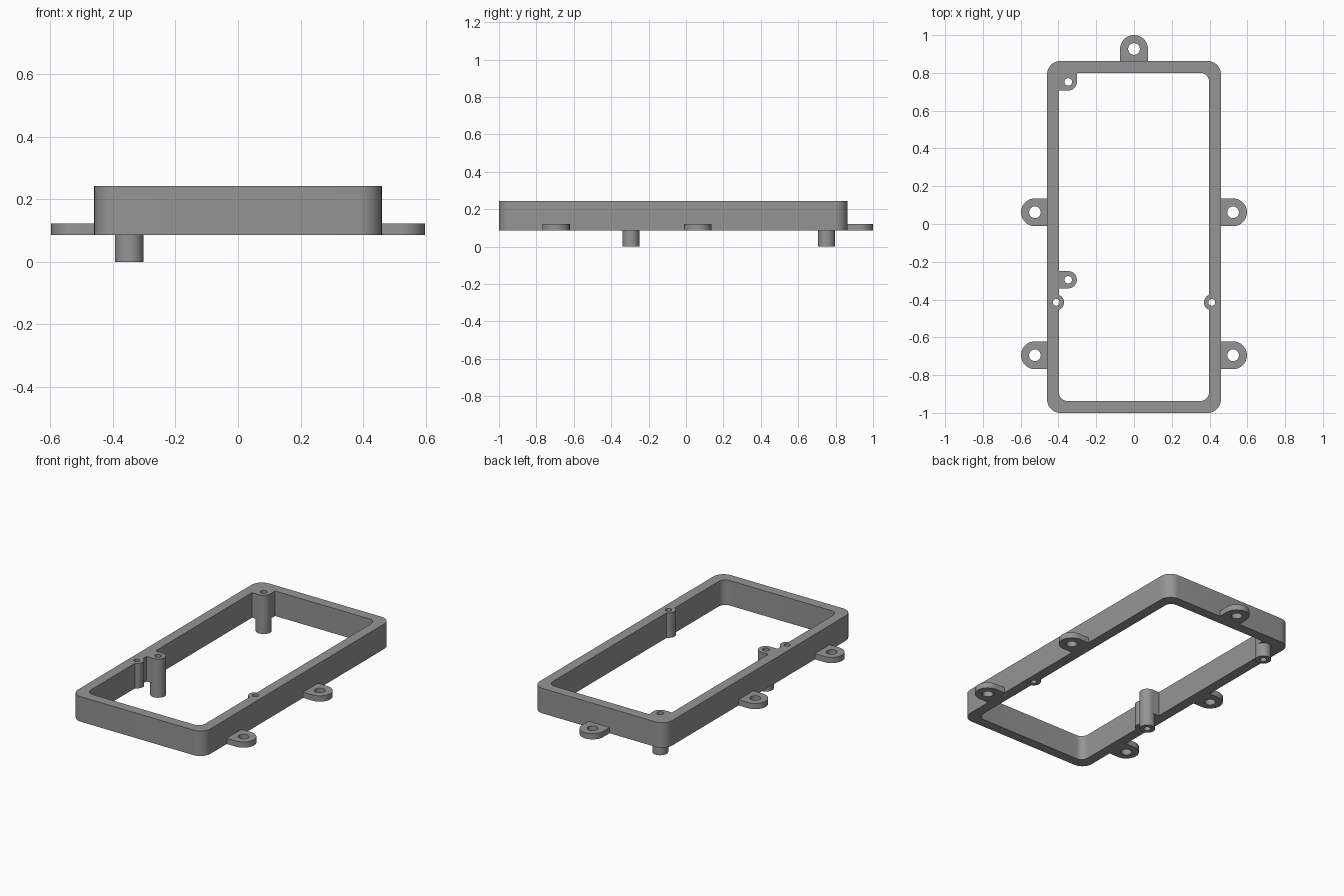
import bpy, bmesh, math
from mathutils import Vector

if "Cube" in bpy.data.objects:
    bpy.data.objects.remove(bpy.data.objects["Cube"])

Z0, Z1 = 0.086, 0.243          # frame bottom and top
TAB_TOP = 0.122
HALF_W, Y_FRONT, Y_BACK, WALL = 0.46, -1.0, 0.863, 0.063

grey = bpy.data.materials.new("plain grey")
grey.diffuse_color = (0.3, 0.3, 0.3, 1)
grey.use_nodes = True
grey.node_tree.nodes["Principled BSDF"].inputs["Base Color"].default_value = grey.diffuse_color


def arc(cx, cy, r, a0, a1, n):
    """Points on an arc, angles in degrees."""
    return [(cx + r * math.cos(math.radians(a0 + (a1 - a0) * i / n)),
             cy + r * math.sin(math.radians(a0 + (a1 - a0) * i / n))) for i in range(n + 1)]


def circle(cx, cy, r, n=40):
    return arc(cx, cy, r, 0, 360, n)[:-1]


def rounded_rect(x, y0, y1, r):
    return (arc(x - r, y0 + r, r, -90, 0, 10) + arc(x - r, y1 - r, r, 0, 90, 10)
            + arc(-x + r, y1 - r, r, 90, 180, 10) + arc(-x + r, y0 + r, r, 180, 270, 10))


def tongue(cx, cy, r, length, angle):
    """Half-round end pointing along angle, straight sides running back by length."""
    a = math.radians(angle)
    back = Vector((-math.cos(a), -math.sin(a))) * length
    end = arc(cx, cy, r, angle - 90, angle + 90, 24)
    return end + [(end[-1][0] + back.x, end[-1][1] + back.y),
                  (end[0][0] + back.x, end[0][1] + back.y)]


def prism(name, outline, z0, z1):
    bm = bmesh.new()
    face = bm.faces.new([bm.verts.new((x, y, z0)) for x, y in outline])
    top = bmesh.ops.extrude_face_region(bm, geom=[face])
    verts = [v for v in top["geom"] if isinstance(v, bmesh.types.BMVert)]
    bmesh.ops.translate(bm, verts=verts, vec=(0, 0, z1 - z0))
    bmesh.ops.recalc_face_normals(bm, faces=bm.faces)
    mesh = bpy.data.meshes.new(name)
    bm.to_mesh(mesh)
    bm.free()
    mesh.materials.append(grey)
    obj = bpy.data.objects.new(name, mesh)
    bpy.context.collection.objects.link(obj)
    return obj


def combine(obj, other, operation):
    """Apply a boolean and remove the helper."""
    mod = obj.modifiers.new("combine", 'BOOLEAN')
    mod.operation, mod.solver, mod.object = operation, 'EXACT', other
    bpy.context.view_layer.objects.active = obj
    bpy.ops.object.modifier_apply(modifier=mod.name)
    bpy.data.objects.remove(other)


def drill(obj, x, y, r):
    combine(obj, prism("drill", circle(x, y, r), -0.1, 0.4), 'DIFFERENCE')


# Open rectangular frame
frame = prism("frame", rounded_rect(HALF_W, Y_FRONT, Y_BACK, 0.07), Z0, Z1)
opening = rounded_rect(HALF_W - WALL, Y_FRONT + WALL, Y_BACK - WALL, 0.045)
combine(frame, prism("opening", opening, -0.1, 0.4), 'DIFFERENCE')

# Posts reaching below the frame, with webs back to the walls
POST_X, POST_R = -0.348, 0.0455
posts = [(-0.295, [0]), (0.752, [0, -90])]
for y, directions in posts:
    for angle in directions:
        web = tongue(POST_X, y, POST_R, 0.075, angle)
        combine(frame, prism("web", web, Z0, Z1), 'UNION')
    combine(frame, prism("post", circle(POST_X, y, POST_R, 48), 0, Z1), 'UNION')
    drill(frame, POST_X, y, 0.02)

# Small screw bosses on the side walls
for side in (-1, 1):
    x, y = side * 0.412, -0.415
    combine(frame, prism("boss", circle(x, y, 0.042), Z0, Z1), 'UNION')
    drill(frame, x, y, 0.018)

# Mounting tabs around the outside
TAB_R = 0.0735
tabs = [("back_tab", 0, 0.9265, 90, 0.9265 - Y_BACK)]
for label, side, angle in (("left", -1, 180), ("right", 1, 0)):
    for place, y in (("middle", 0.062), ("front", -0.695)):
        tabs.append((f"{label}_{place}_tab", side * 0.5245, y, angle, 0.5245 - HALF_W))
for name, x, y, angle, length in tabs:
    tab = prism(name, tongue(x, y, TAB_R, length, angle), Z0, TAB_TOP)
    drill(tab, x, y, 0.031)

# Smooth round walls, crisp edges
for obj in bpy.context.collection.objects:
    obj.select_set(True)
bpy.context.view_layer.objects.active = frame
bpy.ops.object.shade_smooth_by_angle(angle=math.radians(30))
